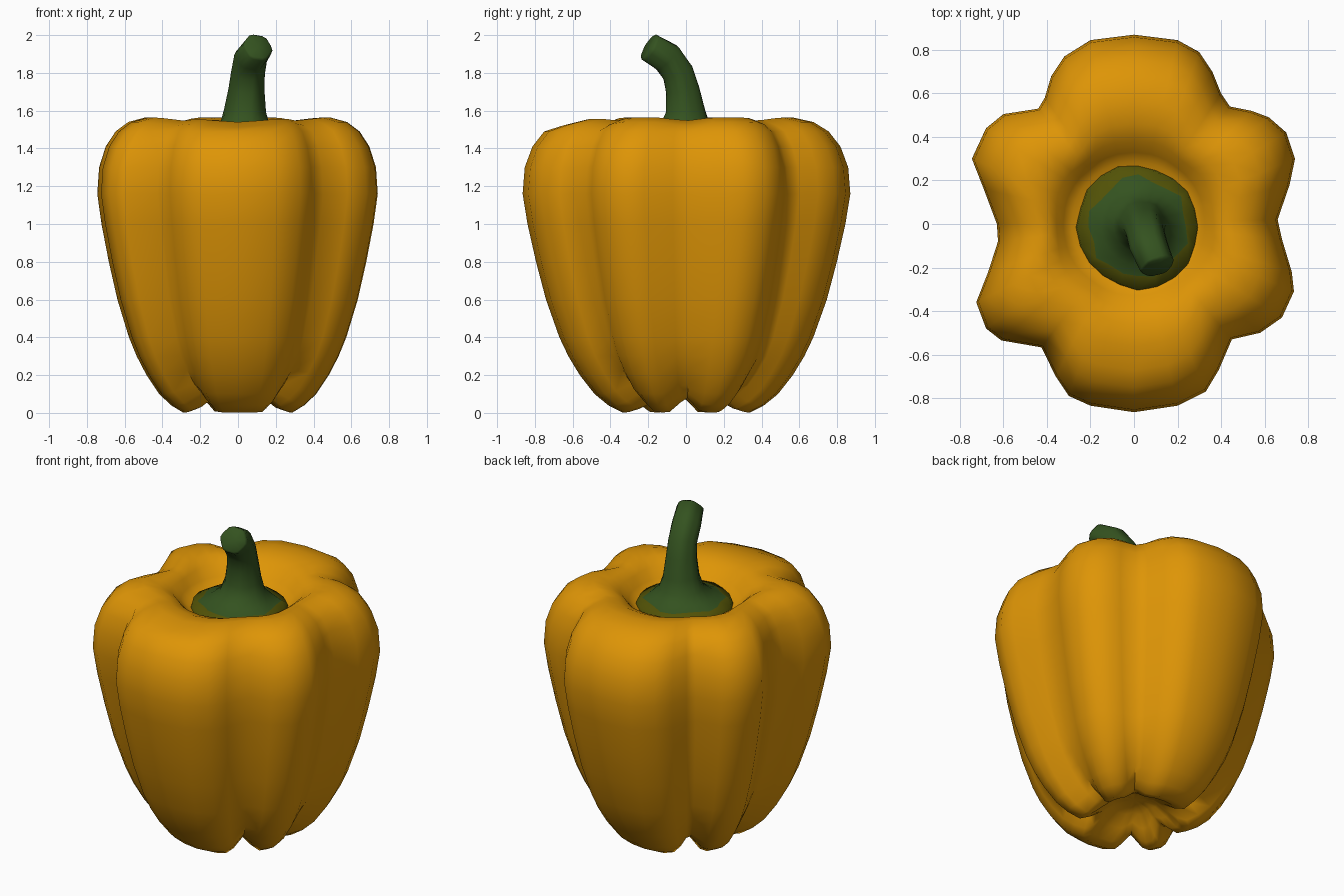
import bpy, bmesh, math, random
from mathutils import Vector

if "Cube" in bpy.data.objects:
    bpy.data.objects.remove(bpy.data.objects["Cube"])

random.seed(4)


def material(name, rgb):
    m = bpy.data.materials.new(name)
    m.diffuse_color = (*rgb, 1)
    m.use_nodes = True
    m.node_tree.nodes["Principled BSDF"].inputs["Base Color"].default_value = m.diffuse_color
    return m


orange = material("pepper orange", (0.73, 0.30, 0.002))
green = material("stem green", (0.034, 0.085, 0.014))
olive = material("olive edge", (0.085, 0.085, 0.002))


def loft(name, rings, mats, sharp=60, edge_rings=0):
    """Skin equal-length closed rings, closing both ends with a fan."""
    bm = bmesh.new()
    vs = [[bm.verts.new(p) for p in r] for r in rings]
    n = len(vs[0])
    for i in range(len(vs) - 1):
        for k in range(n):
            f = bm.faces.new((vs[i][k], vs[i][(k + 1) % n],
                              vs[i + 1][(k + 1) % n], vs[i + 1][k]))
            f.material_index = 1 if i < edge_rings else 0
    for r in (vs[0], vs[-1]):
        c = bm.verts.new(sum((v.co for v in r), Vector()) / n)
        for k in range(n):
            bm.faces.new((r[k], r[(k + 1) % n], c))
    bmesh.ops.recalc_face_normals(bm, faces=bm.faces)
    me = bpy.data.meshes.new(name)
    for m in mats:
        me.materials.append(m)
    bm.to_mesh(me)
    bm.free()
    ob = bpy.data.objects.new(name, me)
    bpy.context.collection.objects.link(ob)
    bpy.ops.object.select_all(action='DESELECT')
    ob.select_set(True)
    bpy.context.view_layer.objects.active = ob
    bpy.ops.object.shade_smooth_by_angle(angle=math.radians(sharp))
    return ob


# Pepper body: six-lobed outline scaled along a profile
outline = [(.66, .02), (.715, .18), (.74, .30), (.70, .42), (.62, .49), (.54, .52),
           (.44, .54), (.40, .60), (.36, .70), (.30, .79), (.2, .845), (0, .87),
           (-.2, .845), (-.32, .77), (-.38, .68), (-.41, .58), (-.44, .53), (-.6, .505),
           (-.68, .44), (-.745, .30), (-.69, .16), (-.63, 0), (-.625, -.08),
           (-.67, -.22), (-.725, -.36), (-.68, -.48), (-.61, -.535), (-.425, -.567),
           (-.36, -.7), (-.30, -.79), (-.2, -.835), (0, -.865), (.2, -.835), (.33, -.77),
           (.39, -.67), (.45, -.53), (.58, -.50), (.68, -.43), (.735, -.31),
           (.725, -.22), (.68, -.07)]
# scale, height, roundness (0 = lobed, 1 = circle)
profile = [(.07, .15, .7), (.16, .13, .4), (.24, .075, .1), (.32, .02, 0), (.39, .002, 0),
           (.475, .04, 0), (.56, .10, 0), (.65, .2, 0), (.72, .3, 0), (.775, .4, 0),
           (.857, .6, 0), (.918, .8, 0), (.97, 1, 0), (1, 1.16, 0), (.987, 1.3, 0),
           (.94, 1.41, 0), (.87, 1.49, .03), (.78, 1.54, .08), (.66, 1.564, .2),
           (.55, 1.55, .45), (.47, 1.515, .75), (.41, 1.46, .95), (.36, 1.425, 1),
           (.25, 1.41, 1)]
grooves = [math.radians(a) for a in (0, 52, 128, 184, 234, 311)]


def groove(a):
    d = min(abs(math.remainder(a - g, math.tau)) for g in grooves)
    return math.exp(-(d / 0.17) ** 2)


rings = []
for s, z, rnd in profile:
    ring = []
    for x, y in outline:
        a, r = math.atan2(y, x), math.hypot(x, y)
        g = groove(a)
        low = max(0, 1 - z / .45) if z < 1 else 0
        r = (r * (1 - rnd) + .8 * rnd) * s * (1 - .04 * g * low)
        lift = .08 * g * max(0, 1 - z / .3) * min(1, s / .35) ** 2
        if z > 1.5:  # rim dips in the grooves and at the front
            front = math.exp(-((a + math.pi / 2) / .35) ** 2)
            lift -= (.02 * g + .03 * front) * (1 - rnd)
        ring.append((r * math.cos(a), r * math.sin(a), z + lift))
    rings.append(ring)
loft("pepper_body", rings, [orange])

# Stem with flared calyx: rings along a bent path, ragged olive edge
path = [((.018, -.015, 1.405), .288), ((.018, -.015, 1.445), .278),
        ((.02, -.015, 1.462), .228), ((.028, -.01, 1.485), .18),
        ((.035, -.005, 1.53), .13), ((.037, -.003, 1.6), .107),
        ((.045, -.018, 1.71), .092), ((.053, -.043, 1.8), .086),
        ((.067, -.10, 1.88), .086), ((.105, -.19, 1.933), .079),
        ((.108, -.2, 1.939), .068)]
N = 20
wob = [random.uniform(-.012, .012) for _ in range(N)]
rings = []
for i, (c, r) in enumerate(path):
    c = Vector(c)
    if i < 5:
        t = Vector((0, 0, 1))
    else:
        t = (Vector(path[min(i + 1, len(path) - 1)][0]) - Vector(path[i - 1][0])).normalized()
    u = (Vector((1, 0, 0)) - t * t.x).normalized()
    v = t.cross(u)
    ring = []
    for k in range(N):
        a = math.tau * k / N
        rr = r + (wob[k] if i < 2 else wob[(k * 3) % N] * 1.5 if i == 2 else 0)
        if i > 4:  # slightly angular stem
            rr *= 1 + .04 * math.cos(6 * a)
        ring.append(c + u * rr * math.cos(a) + v * rr * math.sin(a))
    rings.append(ring)
loft("stem", rings, [green, olive], 80, edge_rings=2)
